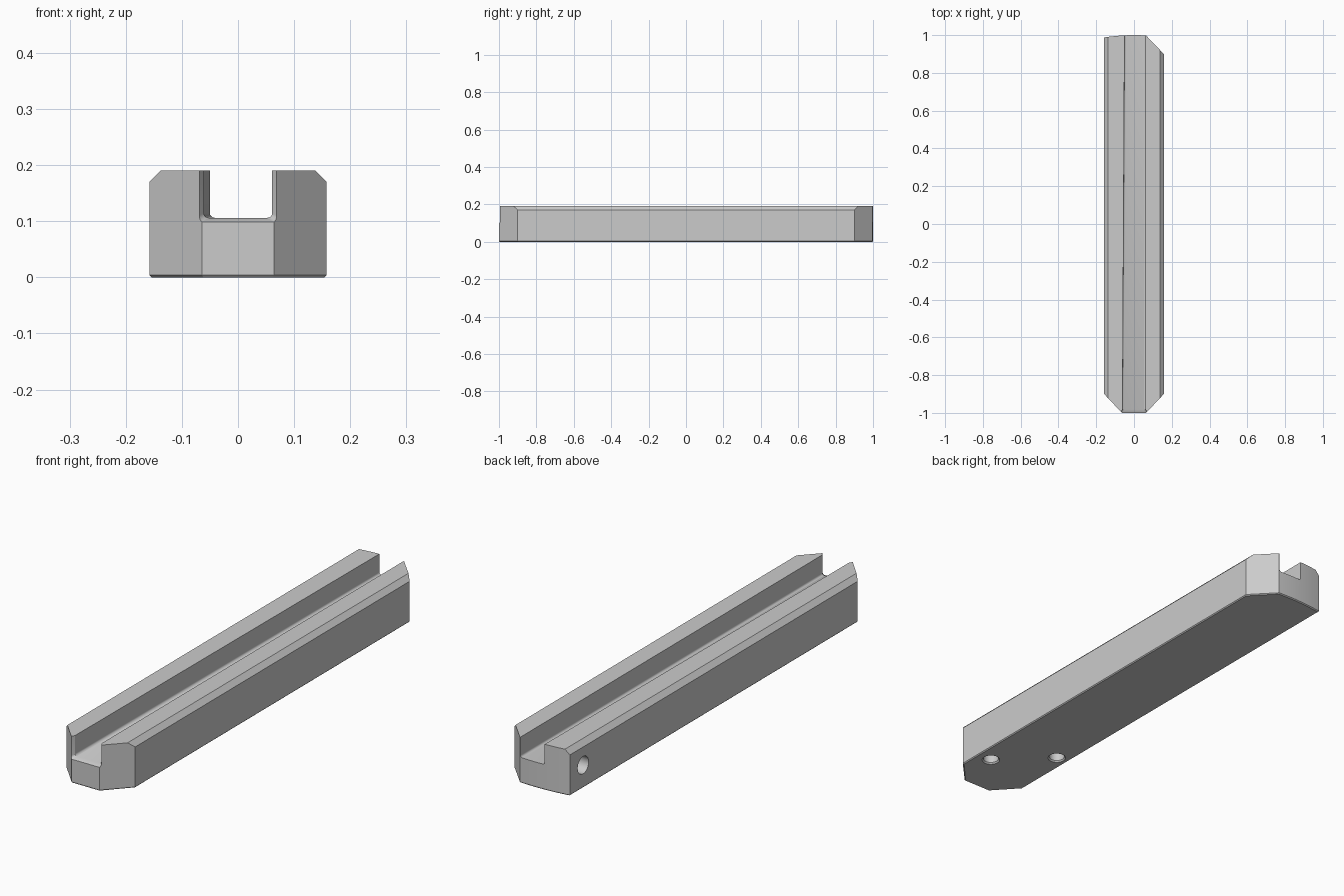
import bpy, bmesh, math
from mathutils import Matrix, Vector

cube = bpy.data.objects.get("Cube")
if cube:
    bpy.data.objects.remove(cube, do_unlink=True)

HALF_W, TOP, FLOOR = 0.158, 0.19, 0.106
NOSE, CUT_Y, EDGE = 0.064, 0.9, 0.004

grey = bpy.data.materials.new("machined_grey")
grey.use_nodes = True
grey.diffuse_color = (0.6, 0.6, 0.6, 1)
grey.node_tree.nodes["Principled BSDF"].inputs["Base Color"].default_value = grey.diffuse_color


def make_object(name, bm):
    bmesh.ops.recalc_face_normals(bm, faces=bm.faces)
    mesh = bpy.data.meshes.new(name)
    bm.to_mesh(mesh)
    bm.free()
    obj = bpy.data.objects.new(name, mesh)
    mesh.materials.append(grey)
    bpy.context.collection.objects.link(obj)
    return obj


def loft(rings):
    """Closed solid through matching rings of points."""
    bm = bmesh.new()
    loops = [[bm.verts.new(p) for p in ring] for ring in rings]
    n = len(loops[0])
    for a, b in zip(loops, loops[1:]):
        for i in range(n):
            j = (i + 1) % n
            bm.faces.new((a[i], a[j], b[j], b[i]))
    bm.faces.new(loops[0][::-1])
    bm.faces.new(loops[-1])
    return bm


# Plan outline: three cut corners and a shallow arc at the back
outline = [(-HALF_W, -CUT_Y), (-NOSE, -1), (NOSE, -1), (HALF_W, -CUT_Y), (HALF_W, CUT_Y)]
ARC = 12
for i in range(ARC + 1):
    x = NOSE - (NOSE + HALF_W) * i / ARC
    outline.append((x, math.sqrt(1 - x * x)))


def ring(z, inset=0):
    sx, sy = 1 - inset / HALF_W, 1 - inset
    return [(x * sx, y * sy, z) for x, y in outline]


bm = loft([ring(0, EDGE), ring(EDGE), ring(TOP)])

# Bevel the long top edges
for side in (-1, 1):
    cut = bmesh.ops.bisect_plane(
        bm, geom=bm.verts[:] + bm.edges[:] + bm.faces[:],
        plane_co=(side * HALF_W, 0, TOP - 0.02), plane_no=(side, 0, 1), clear_outer=True)
    bmesh.ops.holes_fill(bm, edges=[e for e in cut["geom_cut"] if isinstance(e, bmesh.types.BMEdge)])
body = make_object("rail_body", bm)


# Slightly tapering channel with rounded floor corners and a flared front mouth
def channel_ring(y, left, right, floor, r=0.009):
    pts = [(left, y, 0.3)]
    for cx, start in ((left + r, math.pi), (right - r, 1.5 * math.pi)):
        for k in range(6):
            a = start + k * math.pi / 10
            pts.append((cx + r * math.cos(a), y, floor + r + r * math.sin(a)))
    return pts + [(right, y, 0.3)]


cutters = [make_object("channel_cutter", loft([
    channel_ring(-1.02, -0.085, 0.085, FLOOR - 0.016),
    channel_ring(-0.982, -0.061, 0.061, FLOOR),
    channel_ring(1.05, -0.05, 0.061, FLOOR)]))]


# Blind round holes, lathed along their axis
def hole_cutter(name, location, direction, profile):
    rings = [[(r * math.cos(i * math.tau / 32), r * math.sin(i * math.tau / 32), d)
              for i in range(32)] for r, d in profile]
    obj = make_object(name, loft(rings))
    turn = Vector((0, 0, 1)).rotation_difference(Vector(direction)).to_matrix().to_4x4()
    obj.data.transform(Matrix.Translation(location) @ turn)
    cutters.append(obj)


countersunk = [(0.036, -0.02), (0.036, 0), (0.031, 0.006), (0.031, 0.08)]
for name, x, y in (("front_hole", 0.092, -0.8), ("rear_hole", -0.104, -0.615)):
    hole_cutter(name, (x, y, 0), (0, 0, 1), countersunk)
hole_cutter("side_hole", (-HALF_W, 0.9, 0.095), (1, 0, 0), [(0.036, -0.02), (0.036, 0.07)])

# Cut everything out of the body
bpy.context.view_layer.objects.active = body
for cutter in cutters:
    cutter.hide_render = True
    mod = body.modifiers.new("cut", "BOOLEAN")
    mod.operation, mod.solver, mod.object = "DIFFERENCE", "EXACT", cutter
    bpy.ops.object.modifier_apply(modifier=mod.name)
for cutter in cutters:
    bpy.data.objects.remove(cutter, do_unlink=True)

bpy.ops.object.select_all(action="DESELECT")
body.select_set(True)
bpy.ops.object.shade_smooth_by_angle(angle=math.radians(25))
